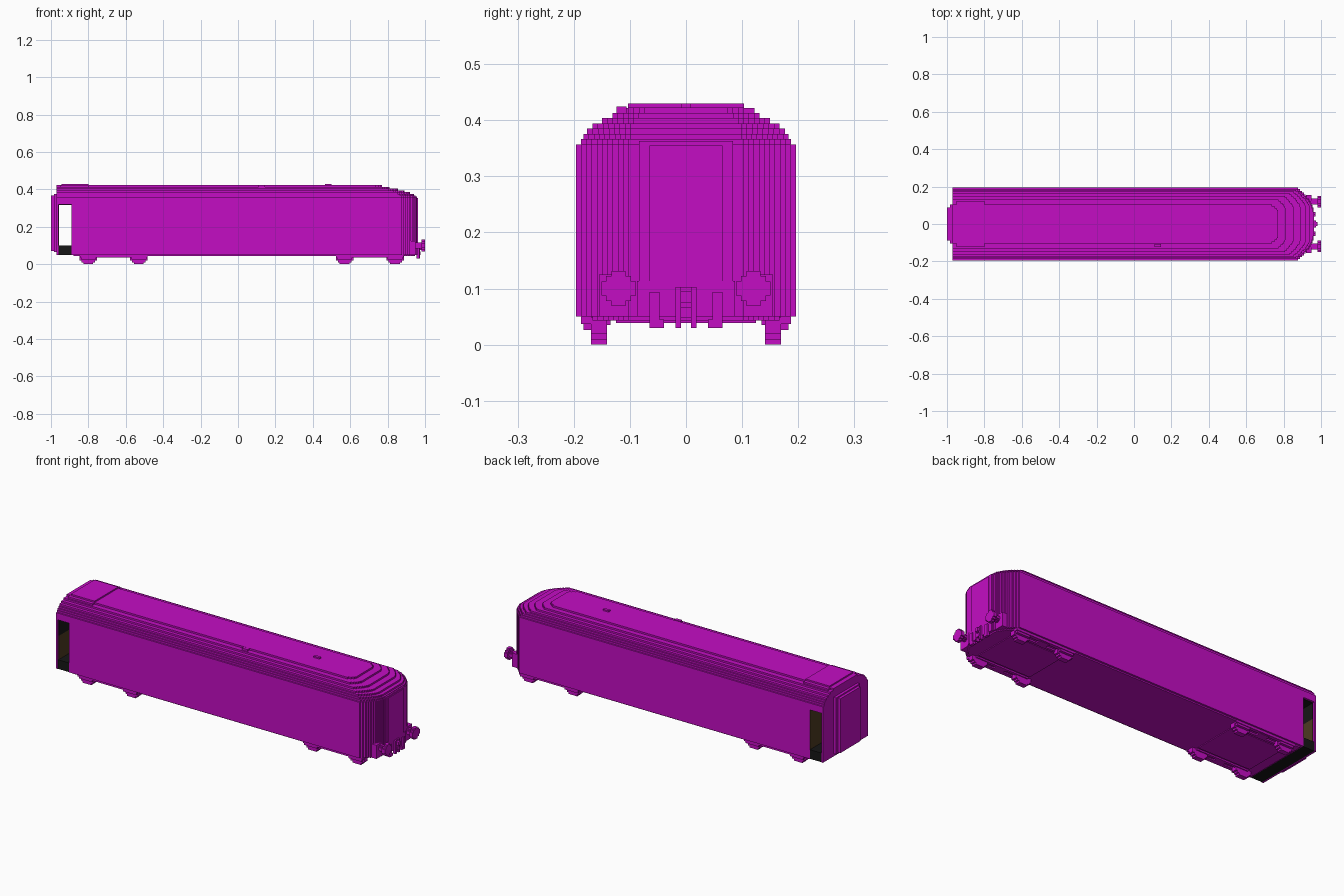
import bpy, bmesh, math

V = 0.00935  # size of one block step

cube = bpy.data.objects.get("Cube")
if cube:
    bpy.data.objects.remove(cube, do_unlink=True)


def material(name, rgb):
    m = bpy.data.materials.new(name)
    m.use_nodes = True
    m.diffuse_color = (*rgb, 1)
    m.node_tree.nodes["Principled BSDF"].inputs["Base Color"].default_value = (*rgb, 1)
    return m


MAGENTA = material("magenta", (0.55, 0.004, 0.55))
BLACK = material("black", (0.008, 0.008, 0.008))
BROWN = material("dark brown", (0.075, 0.042, 0.015))


def prism(name, points, axis, lo, hi, mat=MAGENTA):
    """Extrude a flat outline along an axis: x uses (y, z), y uses (x, z), z uses (x, y)."""
    i = "xyz".index(axis)

    def place(p, d):
        co = list(p)
        co.insert(i, d)
        return co

    bm = bmesh.new()
    face = bm.faces.new([bm.verts.new(place(p, lo)) for p in points])
    ext = bmesh.ops.extrude_face_region(bm, geom=[face])
    move = [0, 0, 0]
    move[i] = hi - lo
    bmesh.ops.translate(bm, vec=move,
                        verts=[g for g in ext["geom"] if isinstance(g, bmesh.types.BMVert)])
    bmesh.ops.recalc_face_normals(bm, faces=bm.faces)
    mesh = bpy.data.meshes.new(name)
    bm.to_mesh(mesh)
    bm.free()
    mesh.materials.append(mat)
    obj = bpy.data.objects.new(name, mesh)
    bpy.context.collection.objects.link(obj)
    return obj


def box(name, x0, x1, y0, y1, z0, z1, mat=MAGENTA):
    return prism(name, [(x0, y0), (x1, y0), (x1, y1), (x0, y1)], "z", z0, z1, mat)


def nose_slab(name, back, front, half, depth, flat, z0, z1):
    """Horizontal layer with a square back and a stepped, rounded nose."""
    n = max(2, round((half - flat) / V))
    side = []
    for k in range(n + 1):
        t = k / n
        y = half - (half - flat) * t
        x = front - depth * (1 - t) ** 1.6
        if side:
            side.append((x, side[-1][1]))
        side.append((x, y))
    side = [(back, half)] + side[:-1] + [(front, flat)]
    return prism(name, side + [(x, -y) for x, y in reversed(side)], "z", z0, z1)


# Main body, with the vestibule bulkhead painted brown
body = nose_slab("body", -0.89, 0.955, 0.196, 0.09, 0.084, 0.05, 0.32)
body.data.materials.append(BROWN)
for f in body.data.polygons:
    if f.normal.x < -0.9 and f.center.x < -0.88:
        f.material_index = 1
nose_slab("body_header", -0.97, 0.955, 0.196, 0.09, 0.084, 0.32, 0.357)
nose_slab("body_underside", -0.88, 0.945, 0.185, 0.09, 0.084, 0.043, 0.05)

# Stepped roof: half width, nose x, nose depth, flat nose half width
roof = [(0.187, 0.95, 0.085, 0.084), (0.183, 0.94, 0.085, 0.08),
        (0.176, 0.92, 0.08, 0.08), (0.167, 0.89, 0.07, 0.08),
        (0.150, 0.855, 0.06, 0.075), (0.131, 0.81, 0.05, 0.075),
        (0.103, 0.77, 0.05, 0.065)]
top = 0.357
for half, front, depth, flat in roof:
    nose_slab("roof_step", -0.97, front, half, depth, flat, top, top + V)
    top += V

# Roof panel, vents and hatch
box("roof_panel_base", -0.95, -0.80, -0.122, 0.122, 0.41, 0.422)
box("roof_panel", -0.945, -0.80, -0.103, 0.103, 0.42, 0.43)
box("roof_vent", 0.465, 0.50, -0.008, 0.008, 0.42, 0.43)
box("roof_hatch", 0.11, 0.145, -0.124, -0.106, 0.41, 0.424)

# Open vestibule: floor, end wall and inner linings
box("vestibule_floor", -0.96, -0.89, -0.194, 0.194, 0.05, 0.10, BLACK)
box("end_wall", -0.97, -0.96, -0.196, 0.196, 0.05, 0.32)
box("end_lining_lower", -0.96, -0.957, -0.186, 0.186, 0.10, 0.23, BROWN)
box("end_lining_upper", -0.96, -0.957, -0.186, 0.186, 0.23, 0.32, BLACK)
box("vestibule_ceiling", -0.96, -0.89, -0.186, 0.186, 0.317, 0.32, BLACK)

# Gangway on the back end
box("gangway_base", -0.985, -0.97, -0.103, 0.103, 0.065, 0.375)
box("gangway_face", -1.0, -0.985, -0.088, 0.088, 0.07, 0.368)

# Nose door and its frame
box("nose_door_frame", 0.95, 0.958, -0.084, 0.084, 0.05, 0.363)
box("nose_door", 0.955, 0.962, -0.065, 0.065, 0.05, 0.355)


def wheel_outline(cx):
    """Stepped lower half of a wheel."""
    right = [(0.026, 0.0), (0.026, V), (0.036, V), (0.036, 2 * V),
             (0.047, 2 * V), (0.047, 0.048)]
    return [(cx + x, z) for x, z in right] + [(cx - x, z) for x, z in reversed(right)]


# Bogies
for cx in (-0.665, 0.705):
    box("bogie_plate", cx - 0.16, cx + 0.16, -0.125, 0.125, 0.039, 0.045)
    for s in (-1, 1):
        def side_box(name, x0, x1, ya, yb, z0, z1):
            box(name, x0, x1, min(s * ya, s * yb), max(s * ya, s * yb), z0, z1)

        side_box("bogie_frame", cx - 0.18, cx + 0.18, 0.168, 0.187, 0.037, 0.05)
        side_box("bogie_bar", cx - 0.16, cx + 0.16, 0.135, 0.15, 0.035, 0.05)
        side_box("bogie_spring", cx - 0.03, cx + 0.03, 0.15, 0.178, 0.035, 0.05)
        for dx in (-0.135, 0.135):
            prism("wheel", wheel_outline(cx + dx), "y", s * 0.141, s * 0.169)
            side_box("axle_box", cx + dx - 0.04, cx + dx + 0.04, 0.165, 0.183, 0.026, 0.05)


def stepped_disc(y, z, r):
    """Round outline cut into blocky corners."""
    a, b, c = 0.4 * r, 0.72 * r, r
    q = [(c, a), (b, a), (b, b), (a, b), (a, c)]
    pts = []
    for sy, sz in ((1, 1), (-1, 1), (-1, -1), (1, -1)):
        quarter = q if sy * sz > 0 else q[::-1]
        pts += [(y + sy * p, z + sz * h) for p, h in quarter]
    return pts


# Buffers and hoses on both sides of the nose
for s in (-1, 1):
    y = s * 0.12
    box("buffer_mount", 0.92, 0.95, y - 0.035, y + 0.035, 0.05, 0.125)
    prism("buffer_shaft", stepped_disc(y, 0.10, 0.017), "x", 0.93, 0.982)
    prism("buffer_head", stepped_disc(y, 0.10, 0.031), "x", 0.98, 1.0)
    box("buffer_step", 0.95, 0.96, s * 0.075 - 0.012, s * 0.075 + 0.012, 0.05, 0.113)
    box("brake_hose", 0.955, 0.97, s * 0.056 - 0.009, s * 0.056 + 0.009, 0.03, 0.094)
    box("hose_foot", 0.955, 0.97, s * 0.052 - 0.013, s * 0.052 + 0.013, 0.03, 0.045)
    box("coupler_link", 0.955, 0.972, s * 0.014 - 0.005, s * 0.014 + 0.005, 0.03, 0.103)

# Coupler hook
box("coupler_plate", 0.955, 0.968, -0.019, 0.019, 0.048, 0.103)
box("coupler_hook", 0.96, 0.982, -0.01, 0.01, 0.075, 0.095)
box("coupler_pin", 0.96, 0.975, -0.01, 0.01, 0.048, 0.067)
